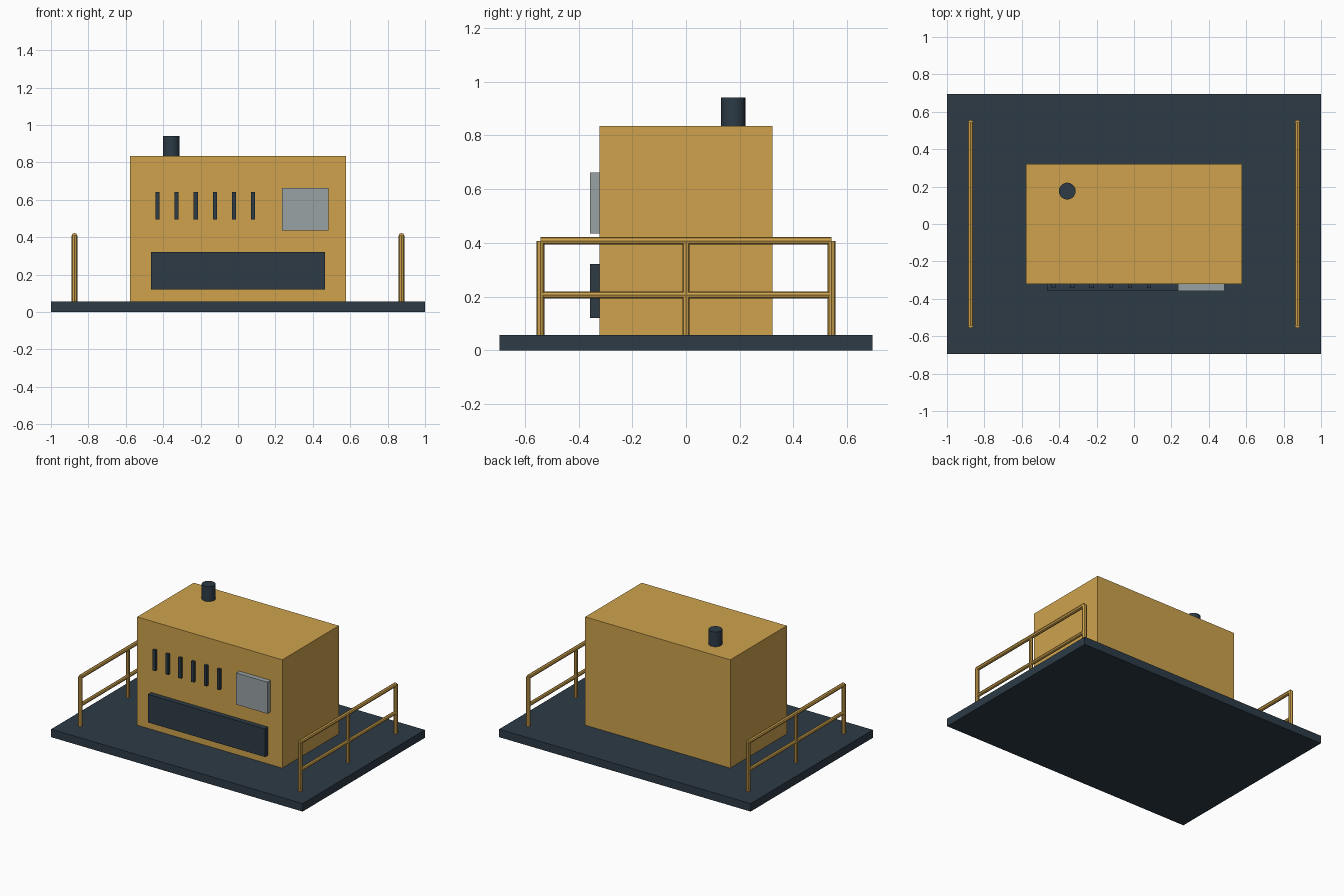
import bpy
import math
from mathutils import Vector

default = bpy.data.objects.get("Cube")
if default:
    bpy.data.objects.remove(default, do_unlink=True)


def material(name, rgb):
    mat = bpy.data.materials.new(name)
    mat.use_nodes = True
    color = (*rgb, 1.0)
    mat.diffuse_color = color
    mat.node_tree.nodes["Principled BSDF"].inputs["Base Color"].default_value = color
    return mat


YELLOW = material("ochre yellow", (0.62, 0.365, 0.075))
SLATE = material("dark slate", (0.026, 0.044, 0.062))
GREY = material("panel grey", (0.32, 0.36, 0.37))


def box(name, low, high, mat):
    """Box spanning two opposite corners."""
    low, high = Vector(low), Vector(high)
    bpy.ops.mesh.primitive_cube_add(size=1, location=(low + high) / 2)
    obj = bpy.context.object
    obj.name = name
    obj.scale = high - low
    bpy.ops.object.transform_apply(location=False, rotation=False, scale=True)
    obj.data.materials.append(mat)
    return obj


def tube(name, start, end, radius, mat, sides=8):
    """Closed cylinder between two points."""
    start, end = Vector(start), Vector(end)
    axis = end - start
    bpy.ops.mesh.primitive_cylinder_add(
        vertices=sides, radius=radius, depth=axis.length,
        location=(start + end) / 2,
        rotation=axis.to_track_quat("Z", "Y").to_euler())
    obj = bpy.context.object
    obj.name = name
    obj.data.materials.append(mat)
    return obj


# Base slab and main housing
DECK = 0.057
FRONT = -0.321
box("base_slab", (-1, -0.694, 0), (1, 0.694, DECK), SLATE)
box("housing", (-0.577, FRONT, DECK), (0.577, -FRONT, 0.835), YELLOW)

# Front details
box("lower_panel", (-0.465, -0.357, 0.12), (0.465, FRONT, 0.322), SLATE)
box("control_panel", (0.236, -0.357, 0.436), (0.484, FRONT, 0.663), GREY)
for i in range(6):
    x = -0.43 + i * 0.1022
    box(f"vent_slat_{i + 1}", (x - 0.011, -0.341, 0.495),
        (x + 0.011, FRONT, 0.642), SLATE)

# Exhaust stack on the roof
tube("exhaust_stack", (-0.357, 0.176, 0.82), (-0.357, 0.176, 0.942),
     0.045, SLATE, sides=20)
bpy.ops.object.shade_smooth_by_angle(angle=math.radians(30))

# Guard rails on both sides
RAIL_END = 0.542
RAIL_TOP = 0.408
for side, x in (("left", 0.874), ("right", -0.874)):
    for label, y, radius in (("front", -RAIL_END, 0.015),
                             ("middle", 0, 0.013),
                             ("back", RAIL_END, 0.015)):
        tube(f"{side}_{label}_post", (x, y, DECK), (x, y, RAIL_TOP), radius, YELLOW)
    for label, z, radius in (("top", RAIL_TOP, 0.0145), ("mid", 0.207, 0.013)):
        tube(f"{side}_{label}_rail", (x, -RAIL_END, z), (x, RAIL_END, z),
             radius, YELLOW)
